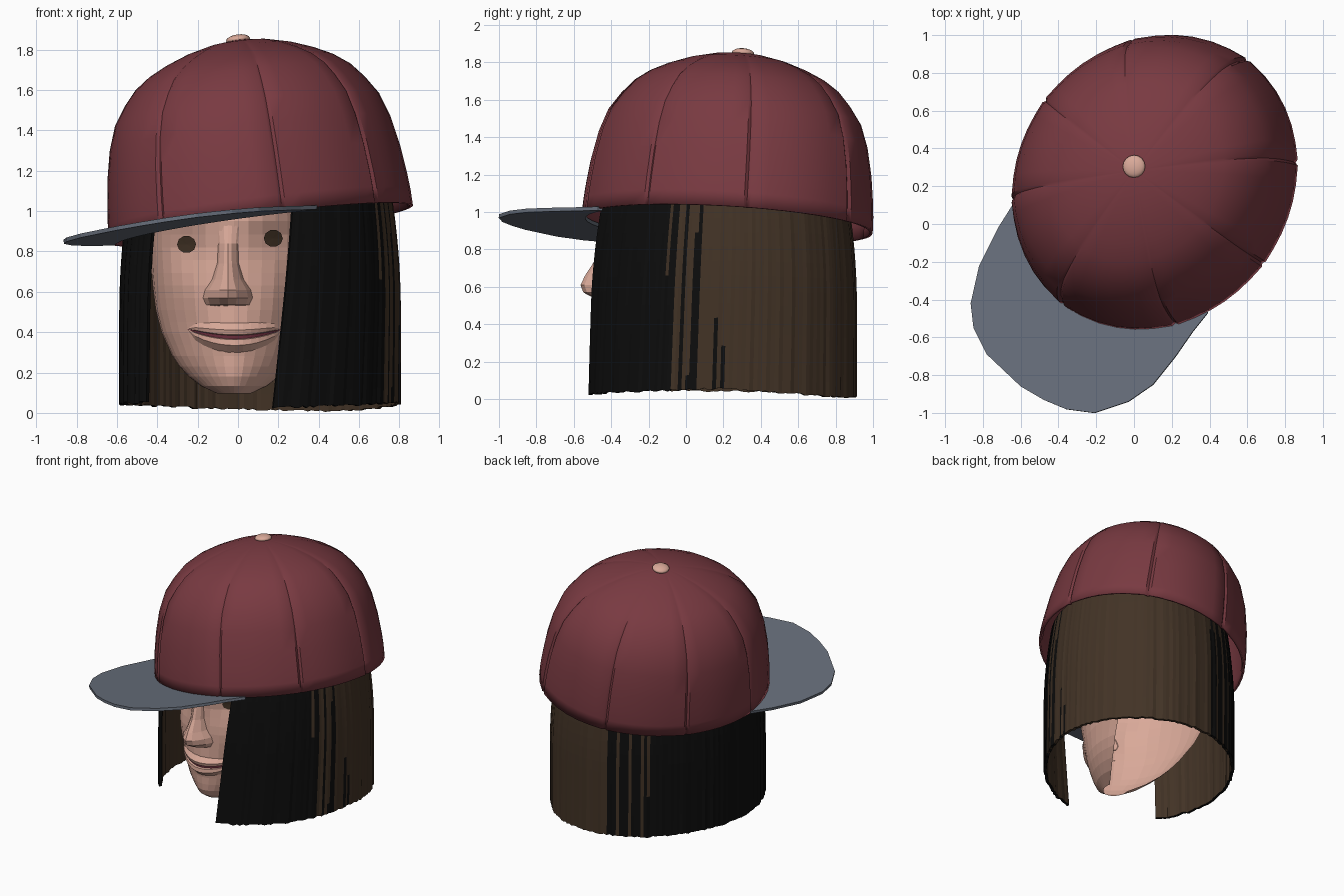
import bpy, bmesh, math, random
from math import sin, cos, radians, atan2, exp

if "Cube" in bpy.data.objects:
    bpy.data.objects.remove(bpy.data.objects["Cube"])

random.seed(4)


def mat(name, col):
    m = bpy.data.materials.new(name)
    m.diffuse_color = (*col, 1)
    m.use_nodes = True
    m.node_tree.nodes["Principled BSDF"].inputs["Base Color"].default_value = m.diffuse_color
    return m


MAROON = mat("maroon cloth", (0.19, 0.042, 0.053))
SLATE = mat("slate grey cloth", (0.138, 0.16, 0.20))
SKIN = mat("skin", (0.70, 0.40, 0.32))
BROWN = mat("dark brown", (0.055, 0.033, 0.019))
BLACK = mat("black hair", (0.004, 0.004, 0.004))
LIP = mat("mouth red", (0.16, 0.03, 0.05))


def grid(name, rows, mats, closed=False, rule=None):
    """Quad mesh through rows of points; winding faces outwards when rows go up."""
    n, m = len(rows[0]), len(rows)
    verts = [p for r in rows for p in r]
    faces, ids = [], []
    for j in range(m - 1):
        for i in range(n if closed else n - 1):
            k = (i + 1) % n
            faces.append((j * n + i, j * n + k, (j + 1) * n + k, (j + 1) * n + i))
            ids.append(rule(i, j) if rule else 0)
    me = bpy.data.meshes.new(name)
    me.from_pydata(verts, [], faces)
    for mt in mats:
        me.materials.append(mt)
    me.polygons.foreach_set("material_index", ids)
    ob = bpy.data.objects.new(name, me)
    bpy.context.collection.objects.link(ob)
    return ob


def smooth(ob, angle=40):
    bpy.ops.object.select_all(action='DESELECT')
    ob.select_set(True)
    bpy.context.view_layer.objects.active = ob
    bpy.ops.object.shade_smooth_by_angle(angle=radians(angle))


def lerp_table(table, t):
    if t <= table[0][0]:
        return table[0][1:]
    for a, b in zip(table, table[1:]):
        if t <= b[0]:
            f = (t - a[0]) / (b[0] - a[0])
            return [p + (q - p) * f for p, q in zip(a[1:], b[1:])]
    return table[-1][1:]


TURN = radians(54)


def oval(phi, a, b):
    """Point on the turned oval in compass direction phi."""
    t = atan2(a * sin(phi - TURN), b * cos(phi - TURN))
    x, y = a * cos(t), b * sin(t)
    return x * cos(TURN) - y * sin(TURN), x * sin(TURN) + y * cos(TURN)


def plane(x, y):
    """Tilted plane shared by the cap rim and the brim."""
    return 0.85 + 0.134 * (x + 0.86) - 0.074 * (y + 0.42)


# Cap crown: tilted oval dome with eight stitched panels
CX, CY = 0.115, 0.22


def cap_point(phi, h, s):
    x, y = oval(phi, 0.81, 0.715)
    x, y = CX + x * s, CY + y * s
    return x - 0.123 * h, y + 0.068 * h, plane(x, y) + h


profile = [(0, 1), (.08, .997), (.16, .988), (.3, .965), (.45, .925), (.57, .87), (.66, .79),
           (.73, .71), (.785, .61), (.83, .49), (.87, .35), (.9, .19), (.912, .06), (.913, .005)]
cols = []
for k in range(8):
    for d, s in ((-1.3, 1.004), (0, .988), (1.3, 1.004), (8, 1), (15, 1), (22, 1), (29, 1), (36, 1)):
        cols.append((radians(8 + 45 * k + d), s))
crown = grid("cap_crown", [[cap_point(p, h, r * s) for p, s in cols] for h, r in profile],
             [MAROON], closed=True)
sol = crown.modifiers.new("cloth", 'SOLIDIFY')
sol.thickness, sol.offset = 0.015, -1
smooth(crown)

# Cap button
bpy.ops.mesh.primitive_uv_sphere_add(segments=16, ring_count=8, radius=0.06,
                                     location=(0.0, 0.305, 1.85), rotation=(-0.07, -0.13, 0))
button = bpy.context.object
button.name = "cap_button"
button.scale = (1, 1, 0.42)
button.data.materials.append(SKIN)
smooth(button, 60)

# Brim: flat strip from the rim to its outer curve
outer = [(-.625, .13), (-.72, -.02), (-.82, -.22), (-.865, -.42), (-.85, -.55), (-.78, -.69), (-.60, -.86),
         (-.48, -.93), (-.36, -.98), (-.21, -1.0), (-.03, -.94), (.10, -.85), (.22, -.70), (.31, -.57), (.39, -.47)]
a0, a1 = atan2(.13 - CY, -.625 - CX) + 2 * math.pi, atan2(-.47 - CY, .39 - CX) + 2 * math.pi
inner = []
for i in range(len(outer)):
    x, y = oval(a0 + (a1 - a0) * i / (len(outer) - 1), .80, .705)
    inner.append((CX + x * .985, CY + y * .985))
brim = grid("cap_brim", [[(x, y, plane(x, y) + .008) for x, y in row] for row in (outer, inner)], [SLATE])
sol = brim.modifiers.new("board", 'SOLIDIFY')
sol.thickness, sol.offset = 0.02, -1

# Hair: hanging curtain open at the face, black outside with brown inside and on the back right
N, M = 170, 14
jit = [random.uniform(-.006, .006) for _ in range(N + 1)]
hem = [random.uniform(0, .012) for _ in range(N + 1)]
hem_table = [(-85, .02), (0, .05), (60, 0), (150, .03), (221, .045)]
rows = []
for j in range(M + 1):
    row = []
    for i in range(N + 1):
        f = i / N
        deg = -85 + 306 * f
        z0 = lerp_table(hem_table, deg)[0] + hem[i]
        z = z0 + (1.12 - z0) * j / M
        deg += 9 * (1 - f) ** 4 * z + 1.5 * f ** 4 * z
        s = 1 + jit[i] * (1 - .5 * z) - .07 * (max(0, z - .5) / .6) ** 2
        x, y = oval(radians(deg), .757, .663)
        row.append((.11 + x * s, .185 + y * s, z))
    rows.append(row)
streak = [random.random() for _ in range(N + 1)]


def hair_colour(i, j):
    deg = -85 + 306 * i / N
    p = min((deg + 38) / 40, (128 - deg) / 50)
    return 1 if p + 0.25 * (j / M - .5) > 0.1 + 0.8 * streak[i] else 0


hair = grid("hair", rows, [BLACK, BROWN], rule=hair_colour)
sol = hair.modifiers.new("thickness", 'SOLIDIFY')
sol.thickness, sol.offset, sol.material_offset = 0.02, -1, 1

# Face mask: height, half width, front y, side y
FX = -0.02
face_table = [(.095, .08, -.30, -.22), (.13, .16, -.345, -.15), (.2, .25, -.375, -.06), (.28, .305, -.385, .0),
              (.4, .36, -.40, .08), (.52, .39, -.41, .13), (.65, .405, -.42, .15), (.8, .415, -.42, .15),
              (.95, .42, -.44, .17), (1.15, .40, -.40, .17)]
EYES = [(-.255, .835), (.175, .865)]


def bump(x, z, cx, cz, r):
    return exp(-((x - cx) ** 2 + (z - cz) ** 2) / r ** 2)


def relief(x, z):
    d = sum(.035 * bump(x, z, ex, ez, .1) for ex, ez in EYES)
    d -= .03 * bump(x, z, FX, .16, .09) + .025 * bump(x, z, FX, .38, .16)
    return d - sum(.02 * bump(x, z, FX + s * .24, .6, .13) for s in (-1, 1))


def surf(x, z):
    w, f, c = lerp_table(face_table, z)
    u = max(-1, min(1, (x - FX) / w))
    return c - (c - f) * math.sqrt(1 - u * u) + relief(x, z)


rows = []
for j in range(19):
    z = .095 + 1.055 * (j / 18) ** 1.15
    w, f, c = lerp_table(face_table, z)
    row = []
    for i in range(23):
        t = radians(-108 + 216 * i / 22)
        x = FX + w * sin(t)
        row.append((x, c - (c - f) * cos(t) + (relief(x, z) if cos(t) > 0 else 0), z))
    rows.append(row)
grid("face", rows, [SKIN])

# Nose: height, half width, projection
nose = [(.53, .06, -.01), (.535, .11, .07), (.57, .125, .135), (.61, .115, .15), (.66, .08, .125),
        (.74, .055, .075), (.84, .05, .04), (.95, .06, -.005)]
rows = []
for z, w, p in nose:
    rows.append([(-.05 + u * w, surf(-.05 + u * w, z) - p * k + .006, z)
                 for u, k in ((-1, 0), (-.8, .4), (-.35, .85), (0, 1), (.35, .85), (.8, .4), (1, 0))])
grid("nose", rows, [SKIN])


# Mouth: two lips and a thin dark opening along a smile curve
def mouth_strip(name, offsets, material):
    rows = []
    for dz, p in offsets:
        row = []
        for i in range(13):
            u = -1 + i / 6
            k = math.sqrt(max(0, 1 - u * u)) + .02
            x, z = -.015 + .235 * u, .375 + .04 * u * u + dz * k
            row.append((x, surf(x, z) - p * k - .003, z))
        rows.append(row)
    grid(name, rows, [material])


mouth_strip("lower_lip", [(-.075, -.004), (-.04, .03), (-.012, .022), (-.008, .004)], SKIN)
mouth_strip("upper_lip", [(.008, .004), (.012, .02), (.035, .026), (.07, -.004)], SKIN)
mouth_strip("mouth_opening", [(-.012, .006), (.012, .006)], LIP)

# Eyes: thin dark discs lying on the face
for side, (ex, ez) in zip(("left", "right"), EYES):
    ring = [(ex + .047 * cos(k * math.pi / 5), ez + .043 * sin(k * math.pi / 5)) for k in range(10)]
    grid("eye_" + side, [[(x, surf(x, z) - .012, z) for x, z in ring],
                         [(ex, surf(ex, ez) - .014, ez)] * 10], [BROWN], closed=True)
